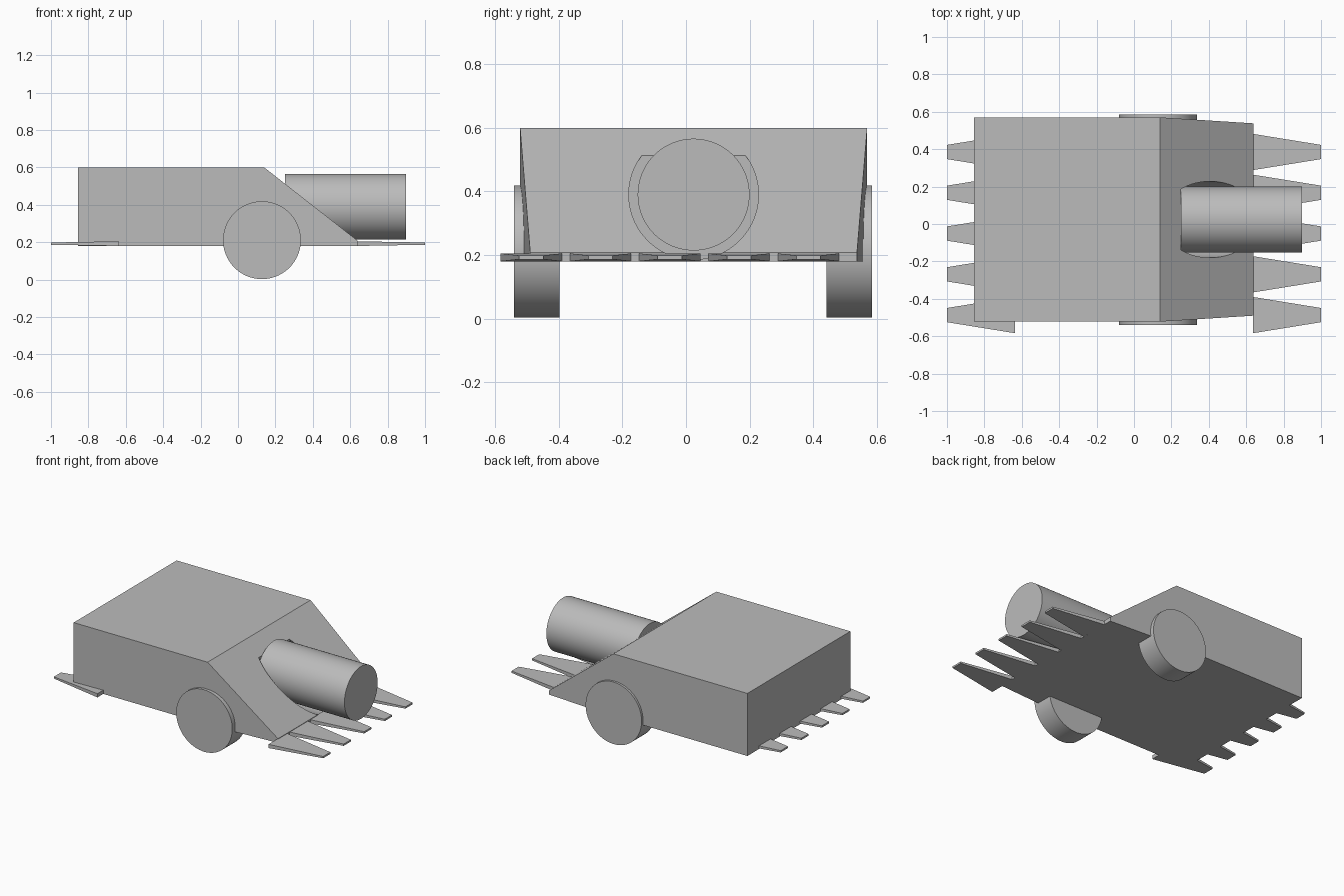
import bpy, bmesh, math
from mathutils import Matrix

cube = bpy.data.objects.get("Cube")
if cube:
    bpy.data.objects.remove(cube, do_unlink=True)

# Single plain grey
GREY = (0.5, 0.5, 0.5, 1.0)
grey = bpy.data.materials.new("plain_grey")
grey.use_nodes = True
grey.diffuse_color = GREY
grey.node_tree.nodes["Principled BSDF"].inputs["Base Color"].default_value = GREY

MID_Y = 0.024


def finish(name, bm, smooth=False):
    bmesh.ops.recalc_face_normals(bm, faces=bm.faces[:])
    mesh = bpy.data.meshes.new(name)
    bm.to_mesh(mesh)
    bm.free()
    mesh.materials.append(grey)
    obj = bpy.data.objects.new(name, mesh)
    bpy.context.collection.objects.link(obj)
    if smooth:
        bpy.ops.object.select_all(action="DESELECT")
        obj.select_set(True)
        bpy.context.view_layer.objects.active = obj
        bpy.ops.object.shade_smooth_by_angle(angle=math.radians(30))
    return obj


def bridge(bm, ring_a, ring_b):
    """Close two matching vertex rings into a solid."""
    a = [bm.verts.new(p) for p in ring_a]
    b = [bm.verts.new(p) for p in ring_b]
    bm.faces.new(a)
    bm.faces.new(b)
    n = len(a)
    for i in range(n):
        j = (i + 1) % n
        bm.faces.new((a[i], a[j], b[j], b[i]))


def cylinder(name, start, end, radius, centre, axis):
    """Cylinder from start to end along the x or y axis."""
    bm = bmesh.new()
    mid = (start + end) / 2
    if axis == "X":
        place = Matrix.Translation((mid, centre[0], centre[1]))
        turn = Matrix.Rotation(math.pi / 2, 4, "Y")
    else:
        place = Matrix.Translation((centre[0], mid, centre[1]))
        turn = Matrix.Rotation(math.pi / 2, 4, "X")
    bmesh.ops.create_cone(bm, cap_ends=True, segments=96, radius1=radius,
                          radius2=radius, depth=end - start, matrix=place @ turn)
    return finish(name, bm, smooth=True)


# Wedge body: box at the rear, sloping and narrowing towards the nose
bm = bmesh.new()
rear, crest, nose = -0.855, 0.14, 0.64
floor, lip, roof = 0.18, 0.208, 0.6
wide, narrow = 0.546, 0.514
profile = [(rear, floor, wide), (crest, floor, wide), (nose, floor, narrow),
           (nose, lip, narrow), (crest, roof, wide), (rear, roof, wide)]
bridge(bm, [(x, MID_Y - w, z) for x, z, w in profile],
       [(x, MID_Y + w, z) for x, z, w in profile])
body = finish("body", bm)

# Round socket cut into the sloping face
cutter = cylinder("socket_cutter", 0.25, 0.95, 0.204, (MID_Y, 0.39), "X")
cutter.hide_render = True
cutter.hide_viewport = True
cut = body.modifiers.new("socket", "BOOLEAN")
cut.operation = "DIFFERENCE"
cut.solver = "EXACT"
cut.object = cutter

# Drum sitting in the socket
cylinder("drum", 0.25, 0.897, 0.176, (MID_Y, 0.39), "X")

# Pair of wheels
for name, start in (("right_wheel", -0.541), ("left_wheel", 0.442)):
    cylinder(name, start, start + 0.143, 0.208, (0.128, 0.211), "Y")

# Rows of tapered teeth at both ends
for side, label in ((1, "front"), (-1, "rear")):
    for i in range(5):
        y = 0.385 - i * 0.218
        rings = []
        for x, half_y, half_z in ((0.635, 0.097, 0.0125), (1.0, 0.038, 0.006)):
            rings.append([(side * x, y + sy * half_y, 0.1925 + sz * half_z)
                          for sy, sz in ((-1, -1), (1, -1), (1, 1), (-1, 1))])
        bm = bmesh.new()
        bridge(bm, *rings)
        finish(f"{label}_tooth_{i + 1}", bm)
